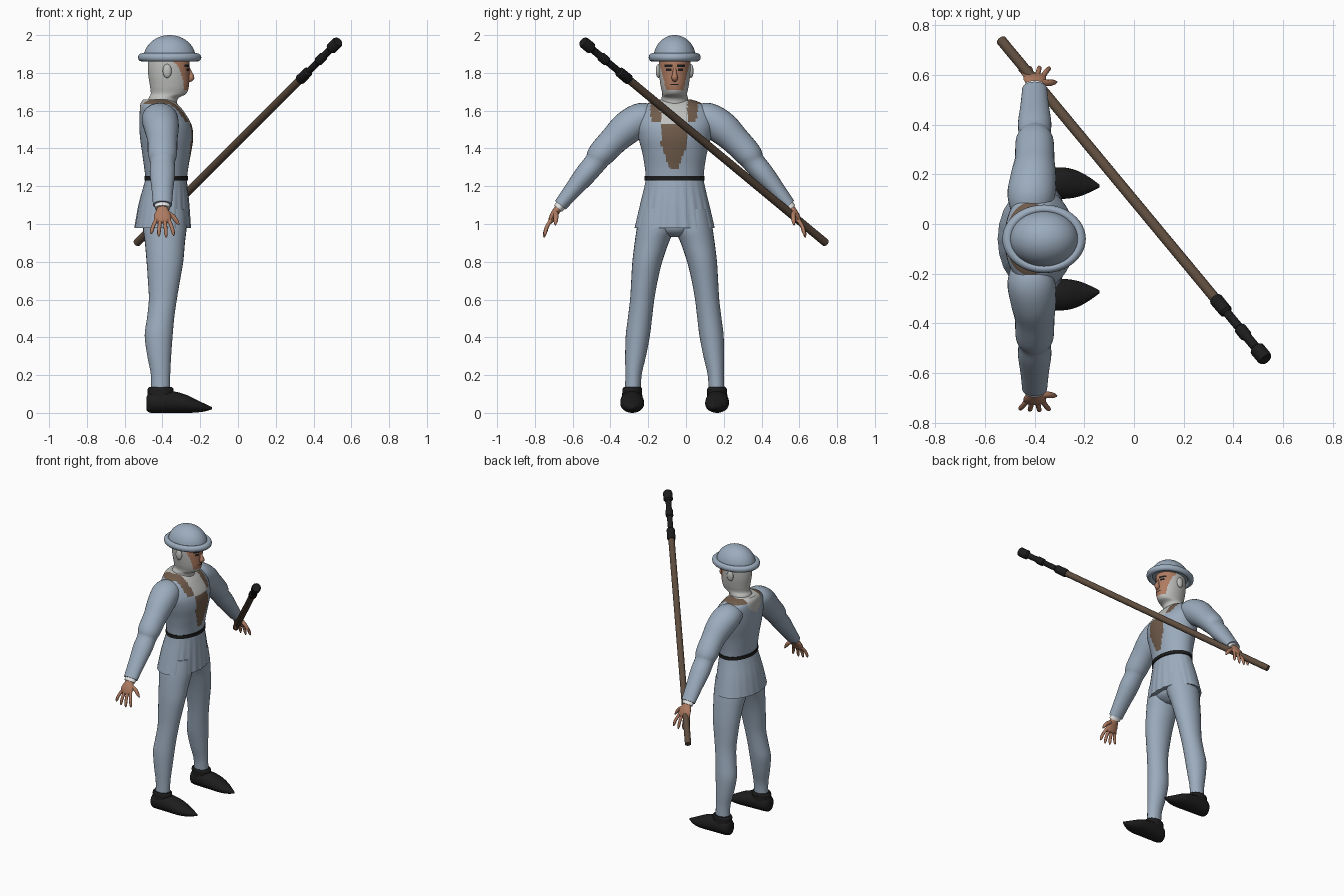
import bpy, bmesh, math
from mathutils import Vector

if "Cube" in bpy.data.objects:
    bpy.data.objects.remove(bpy.data.objects["Cube"])

CY = -0.06  # centre line of the figure


def colour(name, r, g, b):
    m = bpy.data.materials.new(name)
    m.diffuse_color = (r, g, b, 1)
    m.use_nodes = True
    m.node_tree.nodes["Principled BSDF"].inputs["Base Color"].default_value = m.diffuse_color
    return m


BLUE = colour("blue_grey_cloth", .33, .41, .51)
GREY = colour("pale_grey_coif", .52, .53, .51)
SKIN = colour("skin", .43, .20, .12)
BROWN = colour("brown_cloth", .16, .105, .07)
WOOD = colour("dark_wood", .11, .072, .047)
BLACK = colour("black_leather", .012, .012, .012)
WHITE = colour("white_linen", .85, .85, .85)


def finish(ob, name, mats, rule=None, angle=40):
    ob.name = name
    for m in mats:
        ob.data.materials.append(m)
    if rule:
        for p in ob.data.polygons:
            p.material_index = rule(p.center, p.normal)
    bpy.ops.object.select_all(action='DESELECT')
    ob.select_set(True)
    bpy.context.view_layer.objects.active = ob
    bpy.ops.object.shade_smooth_by_angle(angle=math.radians(angle))
    return ob


def spline(pts, sub):
    """Smooth curve through rows of any length."""
    p = [Vector(q) for q in pts]
    out = []
    for i in range(len(p) - 1):
        a, b, c, d = p[max(i - 1, 0)], p[i], p[i + 1], p[min(i + 2, len(p) - 1)]
        for k in range(sub):
            t = k / sub
            out.append(b + .5 * t * ((c - a) + t * ((2 * a - 5 * b + 4 * c - d) + t * (3 * (b - c) + d - a))))
    return out + [p[-1]]


def loft(name, rows, mats, ref=(1, 0, 0), axis=None, n=24, sub=4, caps=True, rule=None, ripple=None):
    """Oval rings (x, y, z, radius along ref, other radius) joined into a skin."""
    rings = spline(rows, sub)
    bm = bmesh.new()
    loops = []
    for i, r in enumerate(rings):
        c = Vector(r[:3])
        t = Vector(axis) if axis else (Vector(rings[min(i + 1, len(rings) - 1)][:3])
                                       - Vector(rings[max(i - 1, 0)][:3])).normalized()
        u = Vector(ref)
        u = (u - t * u.dot(t)).normalized()
        v = t.cross(u)
        loop = []
        for k in range(n):
            a = math.tau * k / n
            s = 1 + (ripple(a, i / (len(rings) - 1)) if ripple else 0)
            loop.append(bm.verts.new(c + s * (u * r[3] * math.cos(a) + v * r[4] * math.sin(a))))
        loops.append(loop)
    for a, b in zip(loops, loops[1:]):
        for k in range(n):
            bm.faces.new((a[k], a[(k + 1) % n], b[(k + 1) % n], b[k]))
    if caps:
        bm.faces.new(loops[0])
        bm.faces.new(loops[-1])
    bmesh.ops.recalc_face_normals(bm, faces=bm.faces)
    me = bpy.data.meshes.new(name)
    bm.to_mesh(me)
    bm.free()
    ob = bpy.data.objects.new(name, me)
    bpy.context.collection.objects.link(ob)
    return finish(ob, name, mats, rule)


def upright(name, rows, mats, **kw):
    """Loft on the centre line from rows (x, z, x radius, y radius)."""
    return loft(name, [(x, CY, z, a, b) for x, z, a, b in rows], mats, axis=(0, 0, 1), **kw)


# Helmet: dome and rolled brim
dome = [(t, math.radians(90 * t / 12)) for t in range(13)]
upright("helmet_dome", [(-.362, 1.875 + .125 * math.sin(a), .138 * math.cos(a) + .001, .112 * math.cos(a) + .001)
                        for t, a in dome], [BLUE], n=40, sub=1)
bpy.ops.mesh.primitive_torus_add(location=(-.362, CY, 1.882), major_radius=.146, minor_radius=.022,
                                 major_segments=48, minor_segments=12)
bpy.context.object.scale = (1, .82, 1)
finish(bpy.context.object, "helmet_brim", [BLUE])


# Head with coif, face opening, brows, eyes and mouth
def head_rule(c, nrm):
    d, z = abs(c.y - CY), c.z
    if c.x < -.345 or z < 1.712 or d > .045 + .25 * (z - 1.71):
        return 0
    if (1.832 < z < 1.846 and .014 < d < .054) or (1.812 < z < 1.822 and .02 < d < .046) \
            or (1.738 < z < 1.744 and d < .022):
        return 2
    return 1


upright("head", [(-.42, 1.55, .085, .085), (-.405, 1.62, .08, .08), (-.395, 1.665, .078, .07),
                 (-.368, 1.69, .094, .066), (-.363, 1.73, .103, .074), (-.366, 1.79, .109, .082),
                 (-.366, 1.85, .11, .084), (-.366, 1.9, .1, .078)],
        [GREY, SKIN, BLACK], n=88, sub=9, rule=head_rule)
loft("nose", [(-.268, CY, 1.83, .01, .008), (-.255, CY, 1.80, .012, .011), (-.248, CY, 1.775, .017, .017),
              (-.262, CY, 1.762, .012, .012)], [SKIN], n=12)


# Torso with chest panel, collar and coif cape
def torso_rule(c, nrm):
    d, z, front = abs(c.y - CY - (-.004)), c.z, c.x > -.38
    if front and d < .07 and z > 1.53:
        return 1
    if not front and d < .075 and z > 1.55 + d * .6:
        return 1
    if front and z > 1.29 and d < min(.068, .02 + .38 * (z - 1.29)) and z <= 1.53:
        return 2
    if front and z > 1.54 and d < .125 - .25 * max(0, 1.58 - z):
        return 2
    if z > 1.635:
        return 2
    return 0


upright("tunic_body", [(-.38, 1.23, .108, .152), (-.38, 1.3, .117, .158), (-.378, 1.38, .13, .172),
                       (-.378, 1.46, .141, .193), (-.385, 1.53, .137, .205), (-.405, 1.6, .115, .19),
                       (-.42, 1.64, .095, .14), (-.425, 1.66, .075, .085)],
        [BLUE, GREY, BROWN], n=88, sub=8, rule=torso_rule)


# Pleated tunic skirt and belt
def pleats(a, t):
    front = max(0, math.cos(a)) + .3 * max(0, -math.cos(a))
    return .022 * t * front * math.cos(22 * a)


upright("tunic_skirt", [(-.38, 1.25, .106, .15), (-.385, 1.19, .118, .162), (-.393, 1.1, .134, .184),
                        (-.4, .98, .148, .212)], [BLUE], n=132, sub=4, ripple=pleats)
upright("belt", [(-.38, 1.23, .116, .159), (-.38, 1.254, .116, .159)], [BLACK], n=48, sub=1)
upright("hips", [(-.39, 1.1, .11, .15), (-.39, 1.02, .115, .18), (-.39, .96, .1, .12), (-.39, .93, .05, .05)],
        [BLUE], n=32)

for s, side in ((-1, "right"), (1, "left")):
    def limb(name, rows, mats, **kw):
        loft(side + "_" + name, [(x, CY + s * d, z, a, b) for x, d, z, a, b in rows], mats, **kw)

    # Ear
    bpy.ops.mesh.primitive_uv_sphere_add(segments=16, ring_count=10, location=(-.375, CY + s * .086, 1.81))
    bpy.context.object.scale = (.024, .014, .037)
    finish(bpy.context.object, side + "_ear", [GREY])

    # Sleeve, with slight folds at the elbow
    limb("sleeve", [(-.42, .09, 1.565, .07, .055), (-.415, .17, 1.56, .095, .083), (-.405, .25, 1.51, .092, .088),
                    (-.4, .32, 1.445, .08, .077), (-.4, .39, 1.37, .077, .071), (-.4, .42, 1.325, .066, .06),
                    (-.4, .47, 1.265, .067, .057), (-.4, .54, 1.18, .057, .046), (-.4, .605, 1.1, .05, .036)],
         [BLUE], n=28, sub=5)
    limb("cuff", [(-.4, .59, 1.115, .042, .03), (-.4, .618, 1.082, .04, .027)], [WHITE], sub=1)

    # Hand: palm, four fingers and thumb
    limb("palm", [(-.4, .605, 1.1, .026, .02), (-.4, .622, 1.075, .032, .02), (-.4, .643, 1.045, .045, .018),
                  (-.4, .656, 1.015, .043, .014), (-.4, .66, 1.005, .03, .008)], [SKIN], n=16)
    for i, o in enumerate((-1.5, -.5, .5, 1.5)):
        k = (.85, 1, 1.05, .95)[i]
        limb("finger_%d" % (i + 1),
             [(-.4 + o * .021, .652, 1.025, .011, .011), (-.4 + o * .032, .652 + .025 * k, 1.025 - .04 * k, .01, .01),
              (-.4 + o * .038, .652 + .035 * k, 1.025 - .075 * k, .009, .009),
              (-.4 + o * .04, .652 + .037 * k, 1.025 - .092 * k, .003, .003)], [SKIN], n=10, sub=3)
    limb("thumb", [(-.375, .63, 1.06, .014, .014), (-.345, .628, 1.04, .013, .013), (-.325, .63, 1.015, .011, .011),
                   (-.312, .632, .995, .004, .004)], [SKIN], n=10, sub=3, ref=(0, 1, 0))

    # Hose
    limb("leg", [(-.39, .095, 1.08, .11, .085), (-.388, .1, .98, .115, .1), (-.387, .122, .9, .106, .09),
                 (-.387, .145, .8, .097, .079), (-.392, .16, .7, .085, .07), (-.398, .172, .6, .074, .064),
                 (-.41, .184, .5, .072, .064), (-.42, .195, .41, .074, .064), (-.417, .207, .3, .063, .055),
                 (-.41, .218, .2, .051, .043), (-.41, .222, .1, .05, .042)],
         [BLUE], axis=(0, 0, 1), n=28)

    # Pointed shoe and its ankle collar
    limb("shoe", [(-.484, .227, .05, .025, .035), (-.465, .227, .056, .05, .055), (-.4, .226, .06, .06, .06),
                  (-.33, .225, .056, .063, .056), (-.27, .224, .047, .062, .047), (-.22, .221, .036, .05, .034),
                  (-.175, .217, .028, .028, .02), (-.138, .213, .025, .005, .006)],
         [BLACK], ref=(0, 1, 0), axis=(1, 0, 0))
    limb("shoe_collar", [(-.41, .226, .05, .072, .058), (-.41, .225, .1, .069, .053), (-.41, .224, .125, .069, .052),
                         (-.41, .224, .136, .06, .046)], [BLACK], axis=(0, 0, 1))

# Long staff with a black stepped head
low, high = Vector((-.535, .74, .9)), Vector((.53, -.545, 1.965))


def staff(name, steps, mat):
    loft(name, [(*low.lerp(high, t), r, r) for t, r in steps], [mat], n=16, sub=1, ref=(0, 0, 1))


staff("staff_shaft", [(0, .021), (.82, .021)], WOOD)
staff("staff_head", [(.81, .025), (.813, .028), (.85, .027), (.855, .018), (.9, .018), (.904, .025), (.925, .025),
                     (.93, .019), (.962, .019), (.968, .031), (.995, .031), (1, .026)], BLACK)
